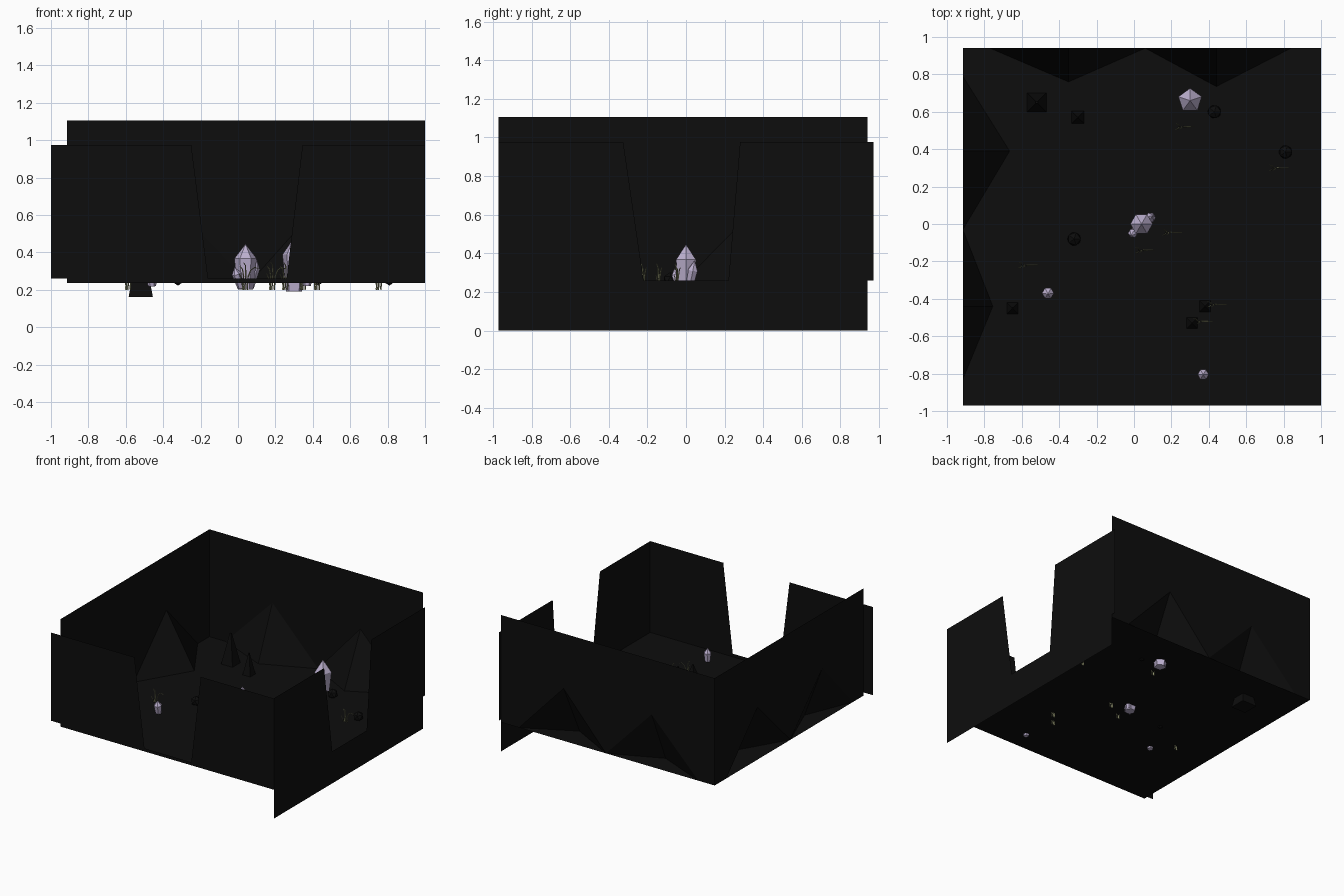
import bpy, bmesh, math, random
from mathutils import Vector, Matrix

if "Cube" in bpy.data.objects:
    bpy.data.objects.remove(bpy.data.objects["Cube"])

random.seed(4)
FLOOR, SILL, LOW, HIGH = 0.235, 0.26, 0.975, 1.105   # main heights
X0, X1, Y0, Y1 = -0.915, 1.0, -0.97, 0.94            # room extents


def material(name, rgb):
    m = bpy.data.materials.new(name)
    m.diffuse_color = (*rgb, 1)
    m.use_nodes = True
    m.node_tree.nodes["Principled BSDF"].inputs["Base Color"].default_value = m.diffuse_color
    return m


STONE = material("black stone", (0.004, 0.004, 0.004))
CRYSTAL = material("pale violet", (0.50, 0.43, 0.62))
PLANT = material("dull olive", (0.30, 0.31, 0.17))


def make(name, bm, mat):
    me = bpy.data.meshes.new(name)
    bm.to_mesh(me)
    bm.free()
    me.materials.append(mat)
    ob = bpy.data.objects.new(name, me)
    bpy.context.collection.objects.link(ob)
    return ob


def sheet(name, polys, mat=STONE):
    """Object from a few flat polygons."""
    bm = bmesh.new()
    for p in polys:
        bm.faces.new([bm.verts.new(c) for c in p])
    bmesh.ops.remove_doubles(bm, verts=bm.verts, dist=1e-5)
    return make(name, bm, mat)


# Floor
sheet("floor", [[(X0, Y0, FLOOR), (X1, Y0, FLOOR), (X1, Y1, FLOOR), (X0, Y1, FLOOR)]])


# Low walls with a tapered gap in the middle, on the front and right
def gap_wall(name, a, b, top, bottom, place):
    left = [(a, SILL), (bottom[0], SILL), (top[0], LOW), (a, LOW)]
    right = [(bottom[1], SILL), (b, SILL), (b, LOW), (top[1], LOW)]
    sheet(name, [[place(*p) for p in poly] for poly in (left, right)])


gap_wall("front_wall", -1.0, 1.0, (-0.25, 0.345), (-0.16, 0.26), lambda u, z: (u, Y0, z))
gap_wall("right_wall", -0.97, 0.97, (-0.325, 0.28), (-0.22, 0.22), lambda u, z: (X1, u, z))
sheet("right_skirt", [[(X1, Y0, 0), (X1, Y1, 0), (X1, Y1, SILL), (X1, Y0, SILL)]])
sheet("front_sill", [[(X0, Y0, FLOOR), (X1, Y0, FLOOR), (X1, Y0, SILL), (X0, Y0, SILL)]])


# High walls: flat above, foot zigzags inwards below
def rock_wall(name, cols, place):
    """cols: (position along wall, inward offset of the foot)."""
    polys = []
    for (u0, d0), (u1, d1) in zip(cols, cols[1:]):
        mid = 0.66
        polys.append([place(u0, 0, mid), place(u1, 0, mid), place(u1, 0, HIGH), place(u0, 0, HIGH)])
        a, b = place(u0, d0, FLOOR), place(u1, d1, FLOOR)
        c, d = place(u1, 0, mid), place(u0, 0, mid)
        if d0 or d1:
            polys += [[a, b, c], [a, c, d]] if d1 else [[a, b, d], [b, c, d]]
        else:
            polys.append([a, b, c, d])
    sheet(name, polys)


rock_wall("back_wall",
          [(X0, 0), (-0.77, 0), (-0.35, 0.18), (0.06, 0), (0.44, 0.205), (0.84, 0), (X1, 0)],
          lambda u, d, z: (u, Y1 - d, z))
rock_wall("left_wall",
          [(Y0, 0), (-0.83, 0), (-0.44, 0.16), (-0.03, 0), (0.39, 0.25), (0.79, 0), (Y1, 0)],
          lambda u, d, z: (X0 + d, u, z))


# Crystals: prism widening upwards with a pointed cap
def crystal(name, x, y, base, top, r, sides=6, lean=(0, 0), turn=0.0):
    h = top - base
    bm = bmesh.new()
    rings = []
    for z, k in ((0, 0.68), (0.68 * h, 1.0)):
        rings.append([bm.verts.new((r * k * math.cos(turn + math.tau * i / sides),
                                    r * k * math.sin(turn + math.tau * i / sides), z))
                      for i in range(sides)])
    tip = bm.verts.new((0, 0, h))
    bm.faces.new(rings[0][::-1])
    for i in range(sides):
        j = (i + 1) % sides
        bm.faces.new([rings[0][i], rings[0][j], rings[1][j], rings[1][i]])
        bm.faces.new([rings[1][i], rings[1][j], tip])
    rot = Vector((0, 0, 1)).rotation_difference(Vector((*lean, 1)).normalized())
    bm.transform(Matrix.Translation((x, y, base)) @ rot.to_matrix().to_4x4())
    make(name, bm, CRYSTAL)


crystal("centre_crystal", 0.04, 0, 0.2, 0.445, 0.06)
crystal("centre_shard_left", 0.015, -0.03, 0.21, 0.33, 0.026, lean=(-0.3, -0.28))
crystal("centre_shard_right", 0.065, 0.015, 0.21, 0.37, 0.028, lean=(0.24, 0.2))
crystal("tall_crystal", 0.3, 0.66, 0.19, 0.48, 0.066, 5, turn=math.pi / 2)
crystal("left_crystal", -0.46, -0.36, 0.22, 0.34, 0.032, lean=(0, -0.12))
crystal("front_crystal", 0.37, -0.805, 0.22, 0.34, 0.03)


# Cave plants: thin stems, one arching over to the right
def plant(name, x, y):
    bm = bmesh.new()
    stems = [[(-.035, 0, .20), (-.03, .004, .27), (-.036, .01, .31), (-.05, .015, .325)],
             [(-.025, 0, .20), (-.018, -.003, .28), (-.02, -.006, .33), (-.03, -.012, .345)],
             [(-.012, 0, .20), (-.006, 0, .27), (.008, 0, .305), (.03, 0, .32), (.05, 0, .312)],
             [(-.03, 0, .20), (-.04, -.01, .26), (-.052, -.015, .285)]]
    for pts in stems:
        prev = None
        for k, p in enumerate(pts):
            r = 0.0042 * (1 - 0.5 * k / (len(pts) - 1))
            a, b = Vector(pts[max(k - 1, 0)]), Vector(pts[min(k + 1, len(pts) - 1)])
            q = Vector((0, 0, 1)).rotation_difference((b - a).normalized())
            ring = [bm.verts.new(Vector(p) + q @ Vector((r * math.cos(math.tau * i / 4),
                                                        r * math.sin(math.tau * i / 4), 0)))
                    for i in range(4)]
            if prev:
                for i in range(4):
                    j = (i + 1) % 4
                    bm.faces.new([prev[i], prev[j], ring[j], ring[i]])
            else:
                bm.faces.new(ring[::-1])
            prev = ring
        bm.faces.new(prev)
    make(name, bm, PLANT).location = (x, y, 0)


for n, (x, y) in enumerate([(0.275, 0.52), (0.775, 0.3), (0.205, -0.045), (0.06, -0.14),
                            (-0.565, -0.22), (0.445, -0.43), (0.37, -0.52)]):
    plant(f"plant_{n + 1}", x, y)


# Stalagmites: four-sided spikes
for n, (x, y, r, base, top) in enumerate([(-0.52, 0.65, 0.065, 0.16, 0.48),
                                          (-0.30, 0.57, 0.034, 0.235, 0.41),
                                          (-0.65, -0.45, 0.03, 0.235, 0.33),
                                          (0.31, -0.53, 0.03, 0.235, 0.33),
                                          (0.38, -0.44, 0.03, 0.235, 0.33)]):
    bm = bmesh.new()
    bmesh.ops.create_cone(bm, cap_ends=True, segments=4, radius1=r * math.sqrt(2),
                          radius2=r * 0.12, depth=top - base)
    bm.transform(Matrix.Translation((x, y, (top + base) / 2)) @ Matrix.Rotation(math.pi / 4, 4, 'Z'))
    make(f"stalagmite_{n + 1}", bm, STONE)

# Boulders
for n, (x, y) in enumerate([(0.43, 0.6), (0.81, 0.385), (-0.32, -0.08)]):
    bm = bmesh.new()
    bmesh.ops.create_icosphere(bm, subdivisions=1, radius=0.04)
    bm.transform(Matrix.Translation((x, y, 0.262)))
    make(f"boulder_{n + 1}", bm, STONE)
